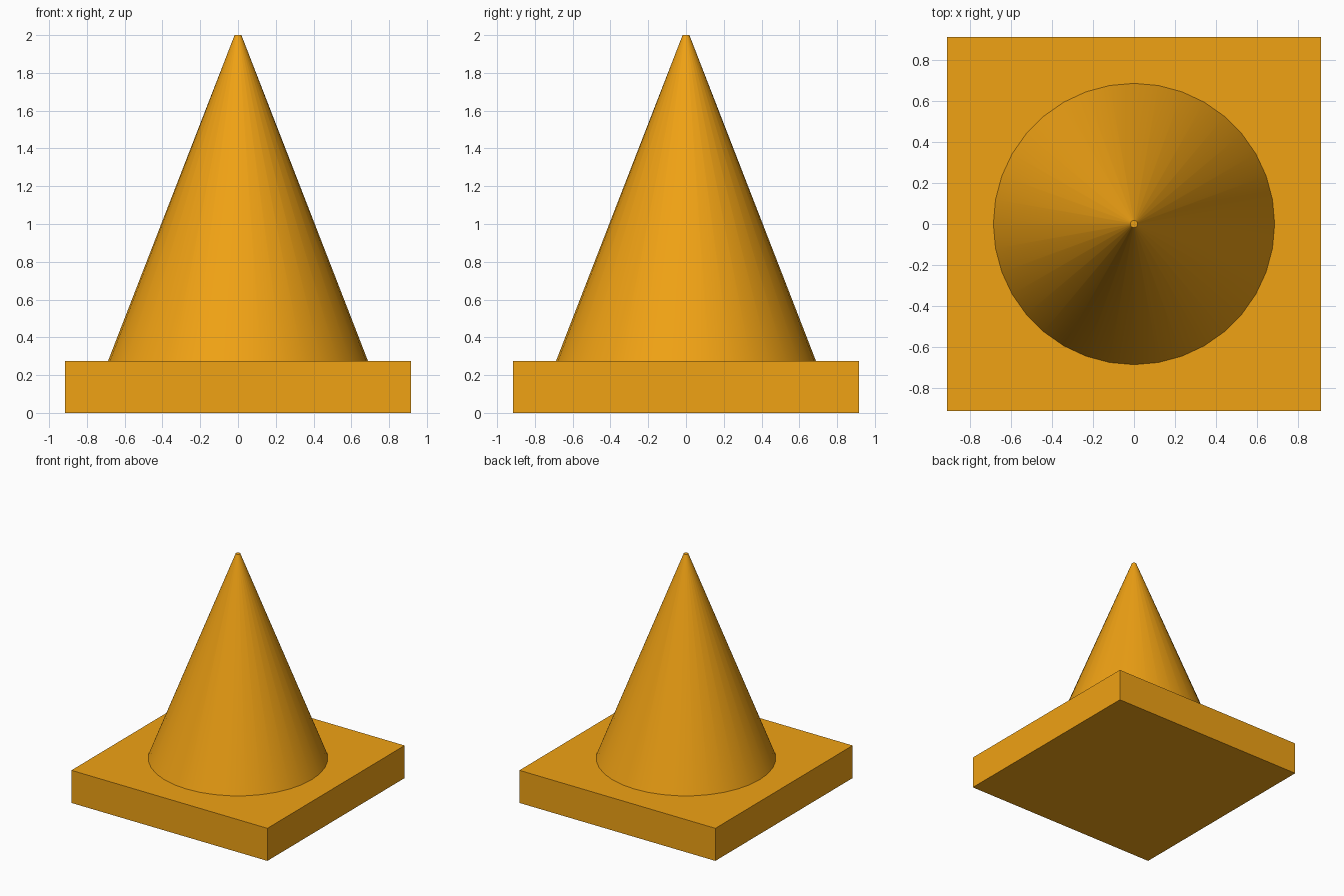
import bpy
import math

if "Cube" in bpy.data.objects:
    bpy.data.objects.remove(bpy.data.objects["Cube"])

BASE_HALF = 0.915
BASE_TOP = 0.275
HEIGHT = 2.0

orange = bpy.data.materials.new("orange")
orange.diffuse_color = (0.87, 0.36, 0.007, 1.0)
orange.use_nodes = True
orange.node_tree.nodes["Principled BSDF"].inputs["Base Color"].default_value = orange.diffuse_color


def finish(name):
    obj = bpy.context.object
    obj.name = name
    obj.data.materials.append(orange)
    return obj


# Square slab
bpy.ops.mesh.primitive_cube_add(size=1, location=(0, 0, BASE_TOP / 2))
base = finish("base_plate")
base.scale = (2 * BASE_HALF, 2 * BASE_HALF, BASE_TOP)
bpy.ops.object.transform_apply(location=False, rotation=False, scale=True)

# Tapered cone with a tiny flat tip, standing on the slab
bpy.ops.mesh.primitive_cone_add(
    vertices=36, radius1=0.688, radius2=0.018, depth=HEIGHT - BASE_TOP,
    location=(0, 0, (HEIGHT + BASE_TOP) / 2))
finish("cone_body")
bpy.ops.object.shade_smooth_by_angle(angle=math.radians(30))
